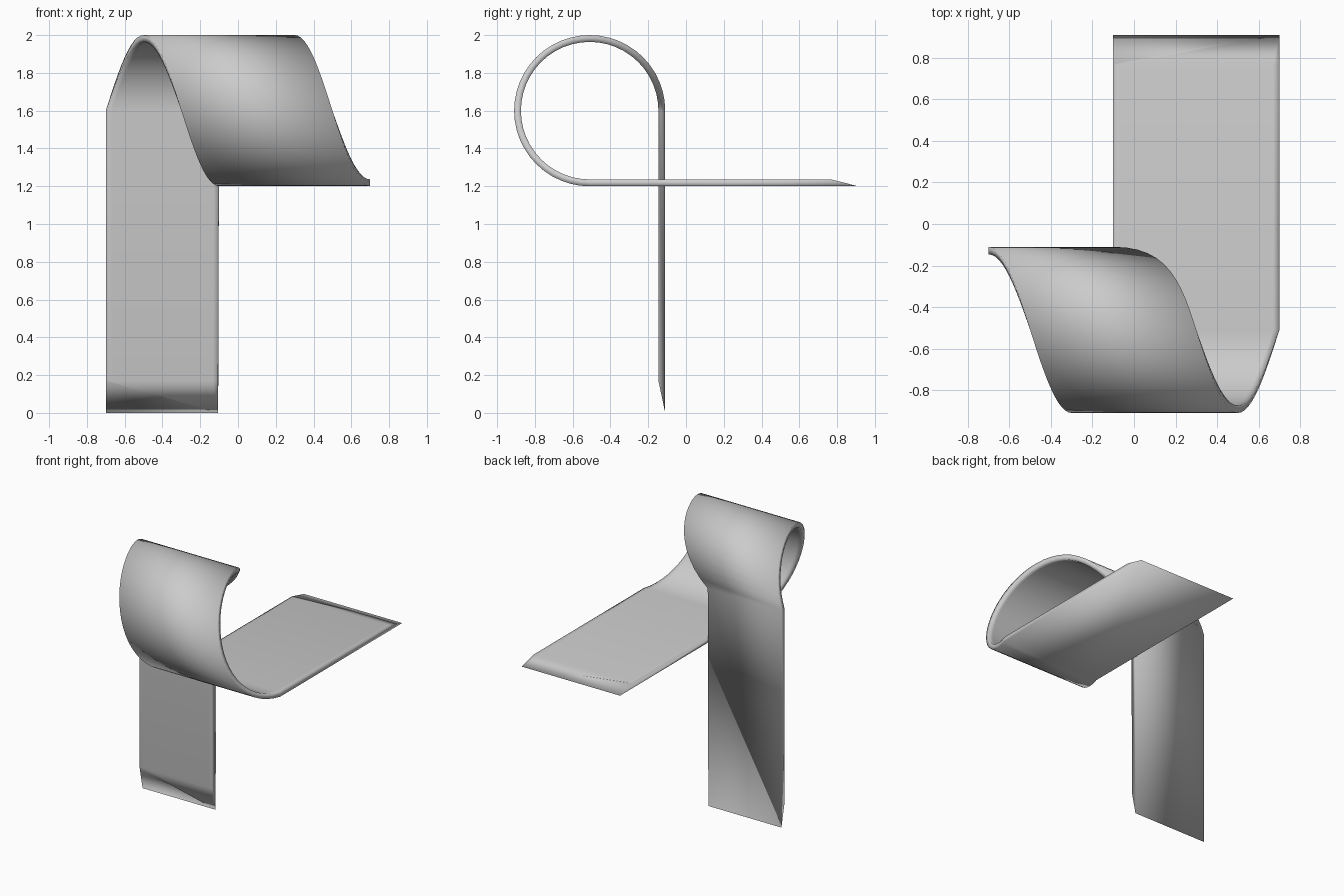
import bpy, bmesh, math

if "Cube" in bpy.data.objects:
    bpy.data.objects.remove(bpy.data.objects["Cube"])

R, T = 0.40, 0.036          # outer loop radius, ribbon thickness
CY, CZ = -0.51, 1.60        # loop centre
STEPS = 36
INSET = 0.03                # support edge on the inner face

# Ribbon stations: outer (y, z), inner (y, z), left x, right x
stations = [((CY + R, 0.0), (CY + R - T, 0.17), -0.70, -0.105)]

# Loop: 270 degree helix, widening over the first quarter turn
for i in range(STEPS + 1):
    a = math.radians(270 * i / STEPS)
    c, s = math.cos(a), math.sin(a)
    t = i / STEPS
    left = -0.70 + 0.60 * t
    width = 0.80 - 0.20 * max(0.0, 1 - 3 * t) ** 3
    stations.append(((CY + R * c, CZ + R * s),
                     (CY + (R - T) * c, CZ + (R - T) * s), left, left + width))

# Chamfered horizontal tail end
stations.append(((0.91, CZ - R), (0.77, CZ - R + T), -0.10, 0.70))

bm = bmesh.new()
rings = []
for outer, inner, left, right in stations:
    section = [(left, outer), (right, outer), (right, inner),
               (right - INSET, inner), (left + INSET, inner), (left, inner)]
    rings.append([bm.verts.new((x, p[0], p[1])) for x, p in section])
for a, b in zip(rings, rings[1:]):
    for k in range(6):
        j = (k + 1) % 6
        bm.faces.new((a[k], a[j], b[j], b[k]))
bm.faces.new(rings[0])
bm.faces.new(rings[-1])
bmesh.ops.recalc_face_normals(bm, faces=bm.faces)
for f in bm.faces:
    f.smooth = True

mesh = bpy.data.meshes.new("looped_ribbon")
bm.to_mesh(mesh)
bm.free()
bpy.context.collection.objects.link(bpy.data.objects.new("looped_ribbon", mesh))
